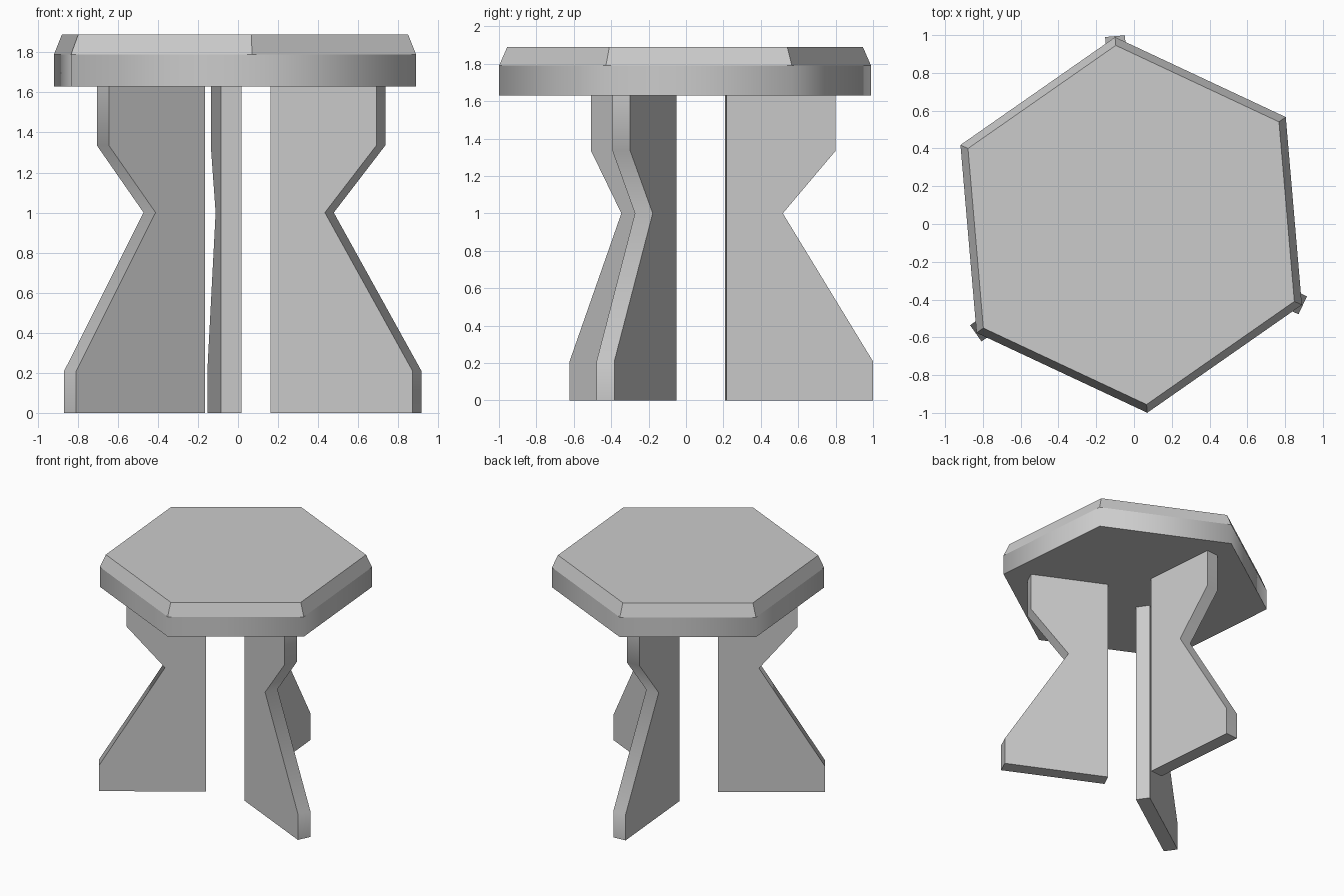
import bpy, bmesh
from math import sin, cos, pi, radians
from mathutils import Matrix, Vector

if "Cube" in bpy.data.objects:
    bpy.data.objects.remove(bpy.data.objects["Cube"])

CENTRE = Vector((-0.015, -0.005, 0))
TURN = radians(94.9)


def make_object(name, bm, angle=0.0):
    """Finish a bmesh as an object, placed and turned about the stool's axis."""
    bmesh.ops.recalc_face_normals(bm, faces=bm.faces)
    mesh = bpy.data.meshes.new(name)
    bm.to_mesh(mesh)
    bm.free()
    obj = bpy.data.objects.new(name, mesh)
    obj.matrix_world = Matrix.Translation(CENTRE) @ Matrix.Rotation(angle, 4, 'Z')
    bpy.context.collection.objects.link(obj)
    return obj


# Seat: hexagonal slab with a bevelled upper rim
bm = bmesh.new()
rings = [[bm.verts.new((r * cos(i * pi / 3), r * sin(i * pi / 3), z)) for i in range(6)]
         for r, z in [(0.998, 1.63), (0.998, 1.79), (0.954, 1.89)]]
bm.faces.new(rings[0])
bm.faces.new(rings[-1])
for low, high in zip(rings, rings[1:]):
    for i in range(6):
        j = (i + 1) % 6
        bm.faces.new((low[i], low[j], high[j], high[i]))
# Only the vertical corners of the rim are softly shaded
for f in bm.faces:
    f.smooth = True
for e in bm.edges:
    a, b = e.verts
    e.smooth = (a.co.xy - b.co.xy).length < 1e-4
make_object("seat", bm, TURN)

# Legs: three radial planks with a pinched outer profile (radius, height)
PROFILE = [(0.219, 0), (1.003, 0), (1.003, 0.21), (0.52, 1.0), (0.804, 1.335),
           (0.804, 1.63), (0.219, 1.63)]
THICKNESS = 0.105
for k, name in enumerate(("back_leg", "left_leg", "right_leg")):
    bm = bmesh.new()
    side = bm.faces.new([bm.verts.new((r, -THICKNESS / 2, z)) for r, z in PROFILE])
    ext = bmesh.ops.extrude_face_region(bm, geom=[side], use_keep_orig=True)
    moved = [g for g in ext["geom"] if isinstance(g, bmesh.types.BMVert)]
    bmesh.ops.translate(bm, verts=moved, vec=(0, THICKNESS, 0))
    leg = make_object(name, bm, TURN + k * 2 * pi / 3)
    bpy.ops.object.select_all(action='DESELECT')
    leg.select_set(True)
    bpy.context.view_layer.objects.active = leg
    bpy.ops.object.shade_smooth_by_angle(angle=radians(75))
